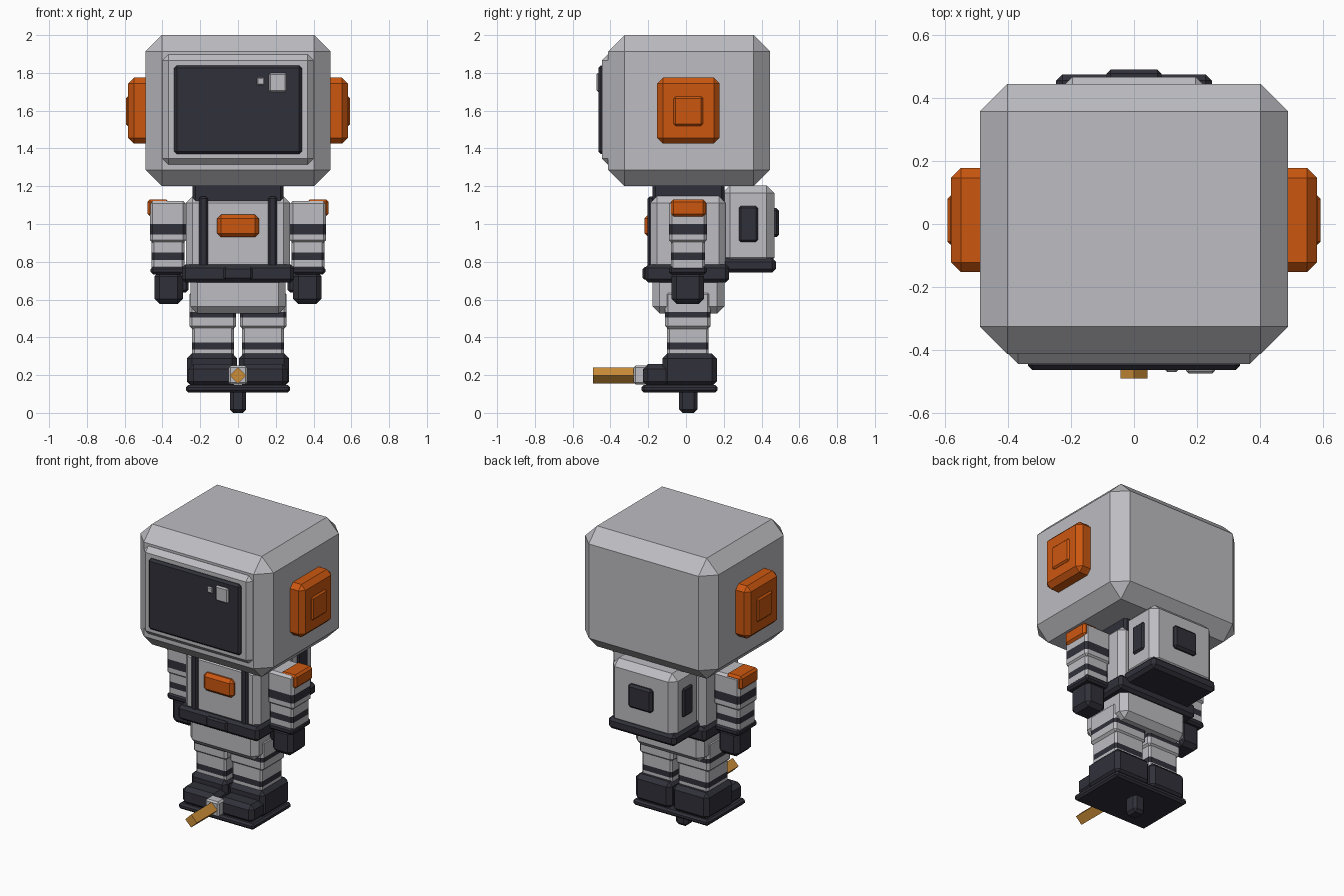
import bpy
import bmesh
from math import pi
from mathutils import Matrix, Vector

cube = bpy.data.objects.get("Cube")
if cube:
    bpy.data.objects.remove(cube, do_unlink=True)


def material(name, r, g, b):
    mat = bpy.data.materials.new(name)
    mat.use_nodes = True
    color = (r, g, b, 1)
    mat.diffuse_color = color
    mat.node_tree.nodes["Principled BSDF"].inputs["Base Color"].default_value = color
    return mat


grey = material("suit grey", .51, .51, .54)
dark = material("charcoal", .03, .03, .042)
orange = material("orange", .6, .095, .005)
gold = material("gold", .6, .27, .04)


def finish(name, bm, *mats):
    mesh = bpy.data.meshes.new(name)
    bmesh.ops.recalc_face_normals(bm, faces=bm.faces)
    bm.to_mesh(mesh)
    bm.free()
    for mat in mats:
        mesh.materials.append(mat)
    obj = bpy.data.objects.new(name, mesh)
    bpy.context.collection.objects.link(obj)
    return obj


def box(name, mat, xs, ys, zs, bevel=.01, band=None):
    """Chamfered box from ranges; band is the height range of a dark stripe."""
    bm = bmesh.new()
    bmesh.ops.create_cube(bm, size=1)
    lo, hi = (Vector(v) for v in zip(xs, ys, zs))
    for v in bm.verts:
        v.co = (lo + hi) / 2 + v.co * (hi - lo)
    bmesh.ops.bevel(bm, geom=list(bm.edges), offset=bevel, segments=1,
                    profile=.5, affect='EDGES')
    if band:
        for z in band:
            bmesh.ops.bisect_plane(bm, geom=bm.verts[:] + bm.edges[:] + bm.faces[:],
                                   plane_co=(0, 0, z), plane_no=(0, 0, 1))
        for f in bm.faces:
            if band[0] < f.calc_center_median().z < band[1]:
                f.material_index = 1
    return finish(name, bm, mat, dark)


def mid(name, mat, half, ys, zs, bevel=.01):
    """Box centred across the body."""
    return box(name, mat, (-half, half), ys, zs, bevel)


def pair(name, mat, xs, ys, zs, bevel=.01, band=None):
    """Left and right boxes."""
    box("left_" + name, mat, xs, ys, zs, bevel, band)
    box("right_" + name, mat, (-xs[1], -xs[0]), ys, zs, bevel, band)


# Helmet, visor and glints
mid("helmet", grey, .49, (-.413, .445), (1.2, 2), .087)
mid("visor_frame", grey, .4, (-.445, -.3), (1.315, 1.897), .031)
mid("visor", dark, .338, (-.464, -.4), (1.37, 1.84), .014)
box("large_glint", grey, (.165, .257), (-.475, -.44), (1.7, 1.8), .008)
box("small_glint", grey, (.1, .14), (-.471, -.44), (1.735, 1.775), .006)

# Ear pods
pair("ear_pod", orange, (.45, .582), (-.153, .178), (1.425, 1.775), .031)
pair("ear_cap", orange, (.54, .594), (-.065, .09), (1.52, 1.675), .01)

# Torso
mid("neck", dark, .24, (-.177, .203), (1.1, 1.23), .015)
mid("torso", grey, .275, (-.188, .21), (.74, 1.147), .035)
pair("chest_strap", dark, (.16, .207), (-.203, -.15), (.75, 1.145), .01)
mid("chest_panel", orange, .11, (-.22, -.15), (.93, 1.05), .02)
mid("belt", dark, .297, (-.218, .228), (.69, .785), .018)
mid("buckle", dark, .077, (-.23, -.18), (.705, .772), .01)
mid("pelvis", grey, .252, (-.177, .203), (.525, .73), .038)

# Backpack
mid("backpack", grey, .238, (.19, .468), (.78, 1.205), .042)
mid("backpack_base", dark, .248, (.19, .476), (.742, .82), .02)
mid("backpack_hatch", dark, .088, (.43, .492), (.93, 1.085), .014)
pair("backpack_vent", dark, (.2, .25), (.28, .38), (.905, 1.095), .01)

# Arms
pair("upper_arm", grey, (.275, .467), (-.09, .11), (.9, 1.123), .015, (.945, 1))
pair("forearm", grey, (.284, .457), (-.08, .1), (.75, .92), .012, (.81, .85))
pair("shoulder_pad", orange, (.365, .48), (-.08, .105), (1.04, 1.13), .014)
pair("cuff", dark, (.272, .462), (-.09, .11), (.733, .775), .012)
pair("glove", dark, (.292, .443), (-.077, .095), (.577, .75), .027)
pair("thumb", dark, (.262, .32), (-.05, .035), (.637, .712), .014)

# Legs and boots
pair("thigh", grey, (.01, .258), (-.11, .13), (.445, .643), .015, (.505, .535))
pair("shin", grey, (.022, .243), (-.1, .12), (.27, .47), .012, (.335, .372))
pair("boot", dark, (.005, .27), (-.125, .163), (.14, .315), .026)
pair("boot_toe", dark, (.012, .262), (-.228, .05), (.14, .258), .026)
mid("sole", dark, .276, (-.235, .168), (.108, .147), .012)
mid("stand_peg", dark, .043, (-.037, .06), (0, .13), .018)

# Front connector with a diamond section rod
mid("rod_socket", grey, .05, (-.277, -.2), (.15, .25), .01)
bm = bmesh.new()
bmesh.ops.create_cone(bm, cap_ends=True, segments=4, radius1=.043, radius2=.043, depth=.24,
                      matrix=Matrix.Translation((0, -.372, .198)) @ Matrix.Rotation(pi / 2, 4, 'X'))
finish("rod", bm, gold)
